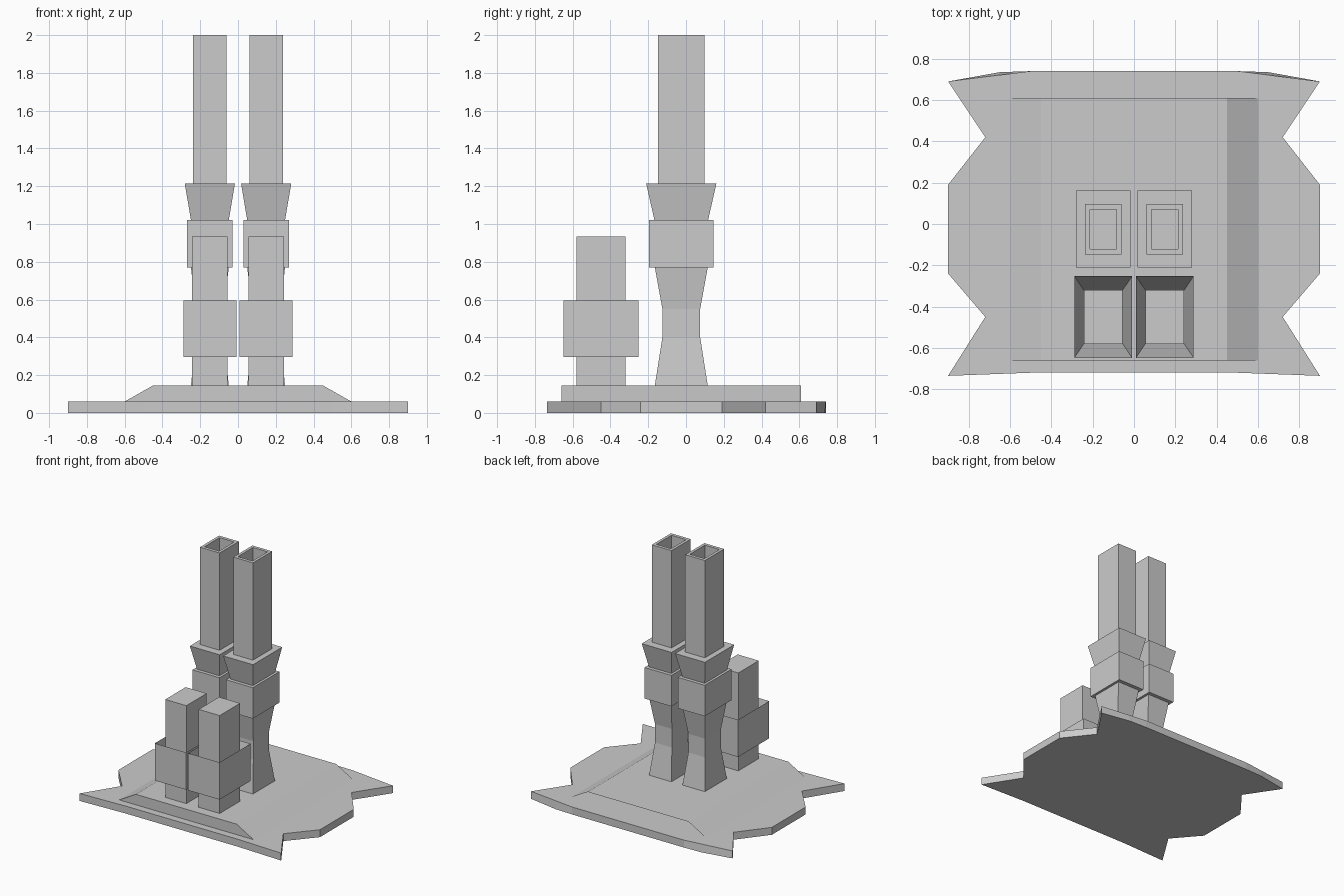
import bpy

if "Cube" in bpy.data.objects:
    bpy.data.objects.remove(bpy.data.objects["Cube"])

def make(name, verts, faces, mirror=False):
    mesh = bpy.data.meshes.new(name)
    mesh.from_pydata(verts, [], faces)
    mesh.update()
    obj = bpy.data.objects.new(name, mesh)
    bpy.context.collection.objects.link(obj)
    if mirror:
        obj.modifiers.new("mirror", 'MIRROR').use_mirror_merge = False
    return obj

def loft(name, cx, cy, rings, close_end=True, mirror=True):
    """Join rectangular rings (half x, half y, z) and cap the ends."""
    verts, faces = [], []
    for hx, hy, z in rings:
        verts += [(cx + sx * hx, cy + sy * hy, z)
                  for sx, sy in ((-1, -1), (1, -1), (1, 1), (-1, 1))]
    for r in range(len(rings) - 1):
        for i in range(4):
            a, b = r * 4 + i, r * 4 + (i + 1) % 4
            faces.append((a, b, b + 4, a + 4))
    if close_end:
        n = len(verts)
        faces += [(3, 2, 1, 0), (n - 4, n - 3, n - 2, n - 1)]
    return make(name, verts, faces, mirror)

# notched base plate: right half outline, front to back
half = [(0.5, -0.72), (0.9, -0.735), (0.72, -0.45), (0.9, -0.24),
        (0.9, 0.19), (0.72, 0.42), (0.9, 0.69)]
def outline(back):
    right = half + back
    return right + [(-x, y) for x, y in reversed(right)]
low = outline([(0.65, 0.735), (0.5, 0.74)])
high = outline([(0.66, 0.72), (0.5, 0.74)])
n = len(low)
make("base_plate", [(x, y, 0) for x, y in low] + [(x, y, 0.06) for x, y in high],
     [tuple(reversed(range(n))), tuple(range(n, 2 * n))] +
     [(i, (i + 1) % n, n + (i + 1) % n, n + i) for i in range(n)])

# raised deck with sloped sides, open at the back
profile = [(-0.6, 0.06), (-0.45, 0.145), (0.45, 0.145), (0.6, 0.06)]
make("raised_deck",
     [(x, -0.66, z) for x, z in profile] + [(x, 0.61, z) for x, z in profile],
     [(3, 2, 1, 0)] + [(i, i + 1, i + 5, i + 4) for i in range(3)])

# tall rear pipes: waisted foot, block, flared collar, hollow tube
RX, RY = 0.149, -0.025
loft("rear_foot", RX, RY, [(0.10, 0.14, 0.145), (0.075, 0.10, 0.40),
                           (0.075, 0.10, 0.55), (0.10, 0.14, 0.77)])
loft("rear_block", RX, RY, [(0.12, 0.17, 0.77), (0.12, 0.17, 1.02)])
loft("rear_flare", RX, RY, [(0.10, 0.142, 1.02), (0.133, 0.186, 1.215)])
loft("rear_tube", RX, RY, [(0.088, 0.122, 1.215), (0.088, 0.122, 2.0),
                           (0.065, 0.096, 2.0), (0.065, 0.096, 1.22)])

# short front columns with funnel-topped collars
FX, FY = 0.149, -0.45
loft("front_column", FX, FY, [(0.094, 0.13, 0.145), (0.094, 0.13, 0.935)])
loft("front_collar", FX, FY, [(0.094, 0.13, 0.295), (0.14, 0.198, 0.295),
                              (0.14, 0.198, 0.595), (0.094, 0.13, 0.30)],
     close_end=False)
